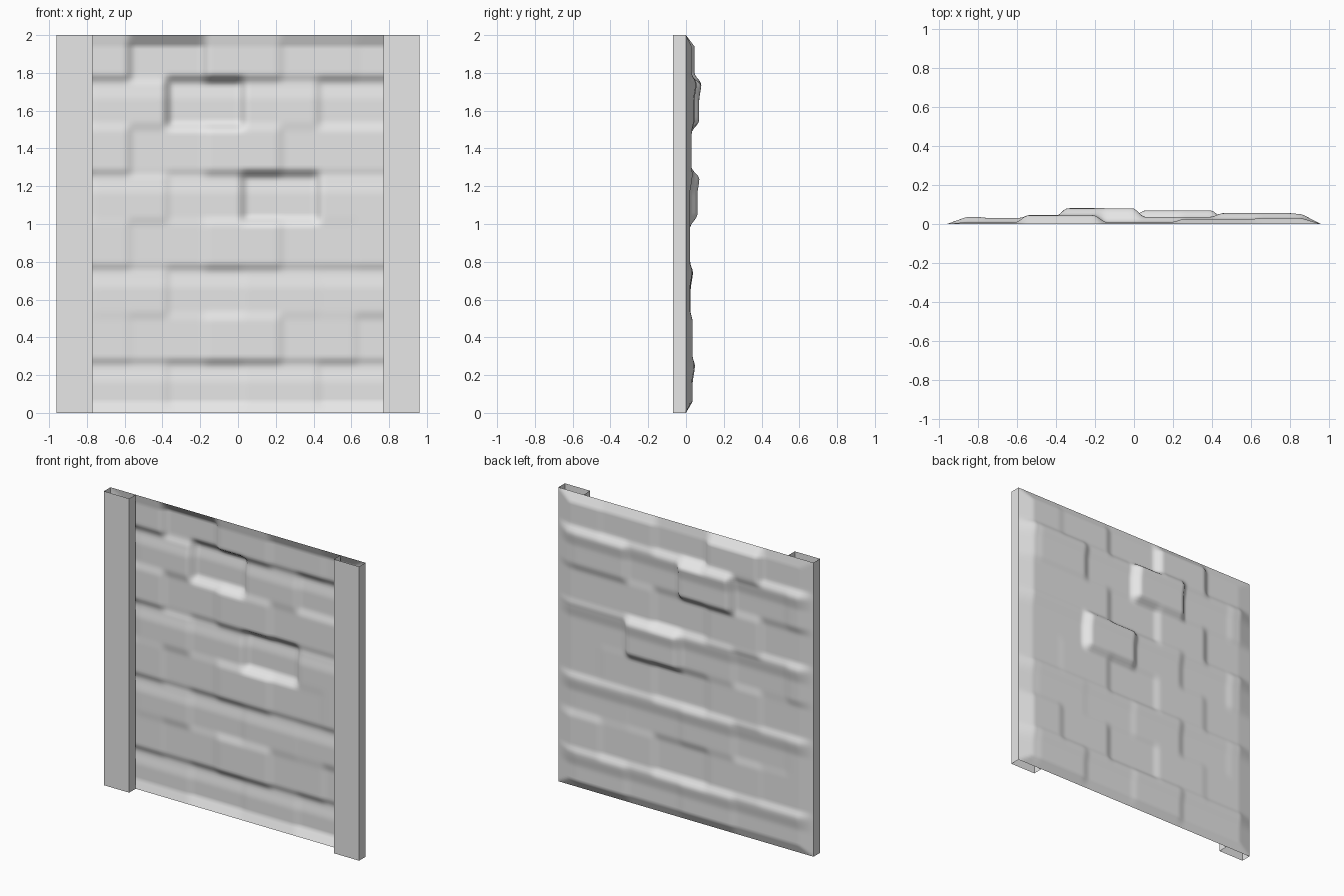
import bpy, bmesh, math

if "Cube" in bpy.data.objects:
    bpy.data.objects.remove(bpy.data.objects["Cube"], do_unlink=True)

HALF_W, HEIGHT = 0.96, 2.0
BRICK, COURSE = 0.4, 0.25

stone = bpy.data.materials.new("light_grey_stone")
stone.use_nodes = True
stone.diffuse_color = (0.8, 0.8, 0.8, 1)
stone.node_tree.nodes["Principled BSDF"].inputs["Base Color"].default_value = (0.8, 0.8, 0.8, 1)

# Relief of each brick in hundredths, courses from top to bottom
RELIEF = [
    (1, 4.5, 1, 2.5, 3),
    (2.5, 2, 7, 2.5, 4.5, 4),
    (1, 3, 1.5, 3, 3),
    (2, 1.2, 2.5, 6, 2, 2),
    (1, 2, 1, 2.2, 2),
    (1.5, 1.2, 2.5, 2, 2.2, 2),
    (1.5, 2, 1, 2.5, 3.5),
    (2, 2, 3, 2.5, 3.5, 3),
]


def smooth(t):
    t = max(0.0, min(1.0, t))
    return t * t * (3 - 2 * t)


def blend(position, width):
    """Cell index below the nearest joint, and how far the joint is crossed."""
    joint = round(position)
    return joint - 1, smooth((position - joint) / width + 0.5)


def course_relief(row, x):
    row = max(0, min(len(RELIEF) - 1, row))
    bricks = RELIEF[row]
    start = -0.975 if row % 2 == 0 else -1.175
    cell, t = blend((x - start) / BRICK, 0.17)
    pick = lambda i: bricks[max(0, min(len(bricks) - 1, i))]
    return 0.01 * (pick(cell) * (1 - t) + pick(cell + 1) * t)


def relief(x, z):
    depth = HEIGHT - z
    row, t = blend((depth + 0.015) / COURSE, 0.28)
    y = course_relief(row, x) * (1 - t) + course_relief(row + 1, x) * t
    # Ledge along every second bed joint
    below = (depth - 0.2) % (2 * COURSE)
    if depth > 0.2:
        y += 0.012 * smooth(below / 0.05) * (1 - smooth((below - 0.05) / 0.1))
    # Sheet tapers to a flat rim
    rim = min((HALF_W - abs(x)) / 0.1, z / 0.06, depth / 0.06, 1)
    return y * max(0, rim)


def make_object(name, bm):
    mesh = bpy.data.meshes.new(name)
    bm.to_mesh(mesh)
    bm.free()
    mesh.materials.append(stone)
    ob = bpy.data.objects.new(name, mesh)
    bpy.context.collection.objects.link(ob)
    return ob


# Embossed brick sheet
bm = bmesh.new()
bmesh.ops.create_grid(bm, x_segments=128, y_segments=134, size=1)
for v in bm.verts:
    x, z = v.co.x * HALF_W, (v.co.y + 1) * HEIGHT / 2
    v.co = (x, relief(x, z), z)
bmesh.ops.reverse_faces(bm, faces=bm.faces)
for f in bm.faces:
    f.smooth = True
make_object("brick_sheet", bm)


# Open channel posts on the front of both sides
def make_post(name, side):
    bm = bmesh.new()
    profile = [(0.77, 0), (0.77, -0.07), (HALF_W, -0.07), (HALF_W, 0)]
    low = [bm.verts.new((side * x, y, 0)) for x, y in profile]
    high = [bm.verts.new((side * x, y, HEIGHT)) for x, y in profile]
    for i in range(3):
        face = bm.faces.new((low[i], low[i + 1], high[i + 1], high[i]))
        if side < 0:
            face.normal_flip()
    make_object(name, bm)


make_post("left_post", 1)
make_post("right_post", -1)
